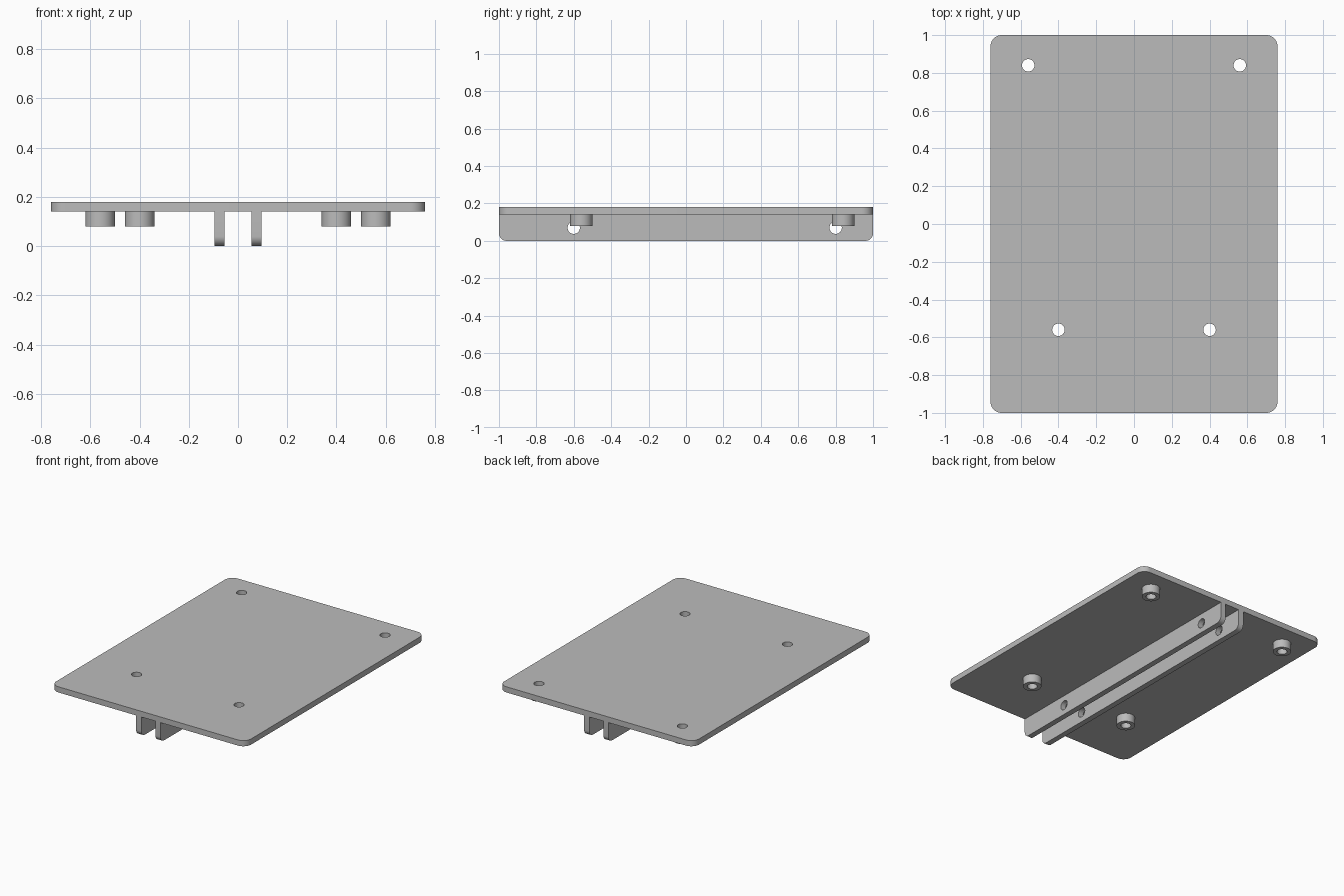
import bpy, bmesh
from math import sin, cos, pi, radians
from mathutils import Matrix, Vector

if "Cube" in bpy.data.objects:
    bpy.data.objects.remove(bpy.data.objects["Cube"], do_unlink=True)

grey = bpy.data.materials.new("plain grey")
grey.use_nodes = True
grey.diffuse_color = (0.5, 0.5, 0.5, 1)
grey.node_tree.nodes["Principled BSDF"].inputs["Base Color"].default_value = grey.diffuse_color

HOLE = 0.033
PLATE_BOTTOM, PLATE_TOP = 0.14, 0.18
BOSS_BOTTOM = 0.08


def arc(cx, cy, r, start, sweep, steps):
    return [(cx + r * cos(start + sweep * i / steps),
             cy + r * sin(start + sweep * i / steps)) for i in range(steps + 1)]


def circle(cx, cy, r):
    return arc(cx, cy, r, 0, 2 * pi, 40)[:-1]


def rounded_rect(x0, x1, y0, y1, r_low, r_high):
    """Outline with separate radii for the low and high corners."""
    pts = []
    corners = ((1, 1, r_high), (-1, 1, r_high), (-1, -1, r_low), (1, -1, r_low))
    for i, (sx, sy, r) in enumerate(corners):
        x, y = (x1 if sx > 0 else x0), (y1 if sy > 0 else y0)
        pts += arc(x - sx * r, y - sy * r, r, i * pi / 2, pi / 2, 10) if r else [(x, y)]
    return pts


def extruded(name, loops, low, high, matrix=Matrix()):
    """Solid from an outline and its holes, pulled from low to high."""
    bm = bmesh.new()
    edges = []
    for loop in loops:
        vs = [bm.verts.new((x, y, low)) for x, y in loop]
        edges += [bm.edges.new((vs[i - 1], vs[i])) for i in range(len(vs))]
    bmesh.ops.triangle_fill(bm, edges=edges, use_beauty=True, normal=(0, 0, 1))
    out = bmesh.ops.extrude_face_region(bm, geom=bm.faces[:], use_keep_orig=True)
    top = [v for v in out["geom"] if isinstance(v, bmesh.types.BMVert)]
    bmesh.ops.translate(bm, verts=top, vec=Vector((0, 0, high - low)))
    bmesh.ops.transform(bm, matrix=matrix, verts=bm.verts[:])
    bmesh.ops.recalc_face_normals(bm, faces=bm.faces[:])
    mesh = bpy.data.meshes.new(name)
    bm.to_mesh(mesh)
    bm.free()
    mesh.materials.append(grey)
    ob = bpy.data.objects.new(name, mesh)
    bpy.context.collection.objects.link(ob)
    bpy.ops.object.select_all(action='DESELECT')
    ob.select_set(True)
    bpy.context.view_layer.objects.active = ob
    bpy.ops.object.shade_smooth_by_angle(angle=radians(30))
    return ob


# Base plate with four through holes
mounts = [(side * x, y) for x, y in ((0.56, 0.84), (0.4, -0.56)) for side in (-1, 1)]
extruded("plate",
         [rounded_rect(-0.76, 0.76, -1, 1, 0.06, 0.06)] + [circle(x, y, HOLE) for x, y in mounts],
         PLATE_BOTTOM, PLATE_TOP)

# Ring spacers under the holes
for x, y in mounts:
    name = ("back" if y > 0 else "front") + ("_left" if x > 0 else "_right") + "_spacer"
    extruded(name, [circle(x, y, 0.06), circle(x, y, HOLE)], BOSS_BOTTOM, PLATE_BOTTOM)

# Pair of lengthwise ribs, drawn in the y-z plane and pulled along x
side_on = Matrix(((0, 0, 1, 0), (1, 0, 0, 0), (0, 1, 0, 0), (0, 0, 0, 1)))
rib_loops = [rounded_rect(-1, 1, 0, PLATE_BOTTOM, 0.04, 0),
             circle(-0.6, 0.07, HOLE), circle(0.8, 0.07, HOLE)]
for name, x in (("left_rib", 0.055), ("right_rib", -0.095)):
    extruded(name, rib_loops, x, x + 0.04, side_on)
